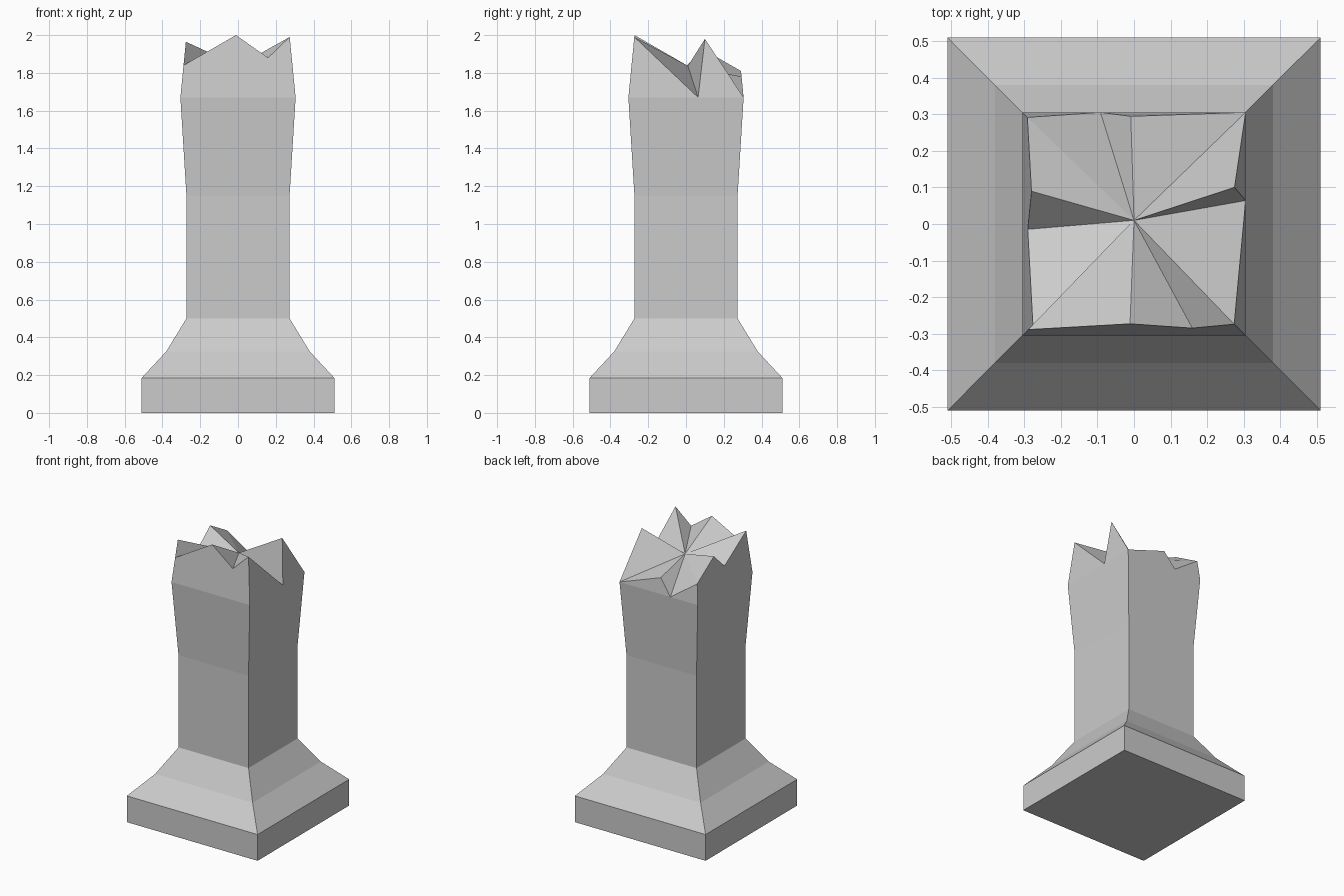
import bpy, bmesh

if "Cube" in bpy.data.objects:
    bpy.data.objects.remove(bpy.data.objects["Cube"])

# Square profile of the pillar: (half width, height)
PROFILE = [(0.51, 0), (0.51, 0.185), (0.38, 0.325), (0.273, 0.5),
           (0.273, 1.15), (0.305, 1.67)]

# Broken rim, anticlockwise: position on a unit square and height
RIM = [(-1, -1, 1.84), (-0.04, -1, 2.0), (0.56, -1, 1.88), (1, -1, 1.99),
       (1, 0.21, 1.67), (1, 0.365, 1.98), (1, 1, 1.67),
       (-0.03, 1, 1.78), (-0.30, 1, 1.67), (-1, 1, 1.81),
       (-1, 0.32, 1.925), (-1, -0.05, 1.82), (-1, -1, 1.965)]


def taper(z):
    """Half width of the pillar above the last profile level."""
    return 0.305 - 0.098 * (z - 1.67)


bm = bmesh.new()
rings = [[bm.verts.new((u * h, v * h, z)) for u, v, _ in RIM] for h, z in PROFILE]
rings.append([bm.verts.new((u * taper(z), v * taper(z), z)) for u, v, z in RIM])

# Side walls
n = len(RIM)
for low, high in zip(rings, rings[1:]):
    for i in range(n):
        j = (i + 1) % n
        bm.faces.new((low[i], low[j], high[j], high[i]))

# Underside, and the fractured top fanning out from its centre
bm.faces.new(rings[0][::-1])
centre = bm.verts.new((0, 0.01, 1.837))
for i in range(n):
    bm.faces.new((rings[-1][i], rings[-1][(i + 1) % n], centre))

# Merge coincident points and drop collapsed faces
bmesh.ops.remove_doubles(bm, verts=bm.verts[:], dist=0.0005)
bmesh.ops.dissolve_degenerate(bm, edges=bm.edges[:], dist=0.0005)
bmesh.ops.recalc_face_normals(bm, faces=bm.faces[:])

mesh = bpy.data.meshes.new("broken_pillar")
bm.to_mesh(mesh)
bm.free()
bpy.context.collection.objects.link(bpy.data.objects.new("broken_pillar", mesh))
